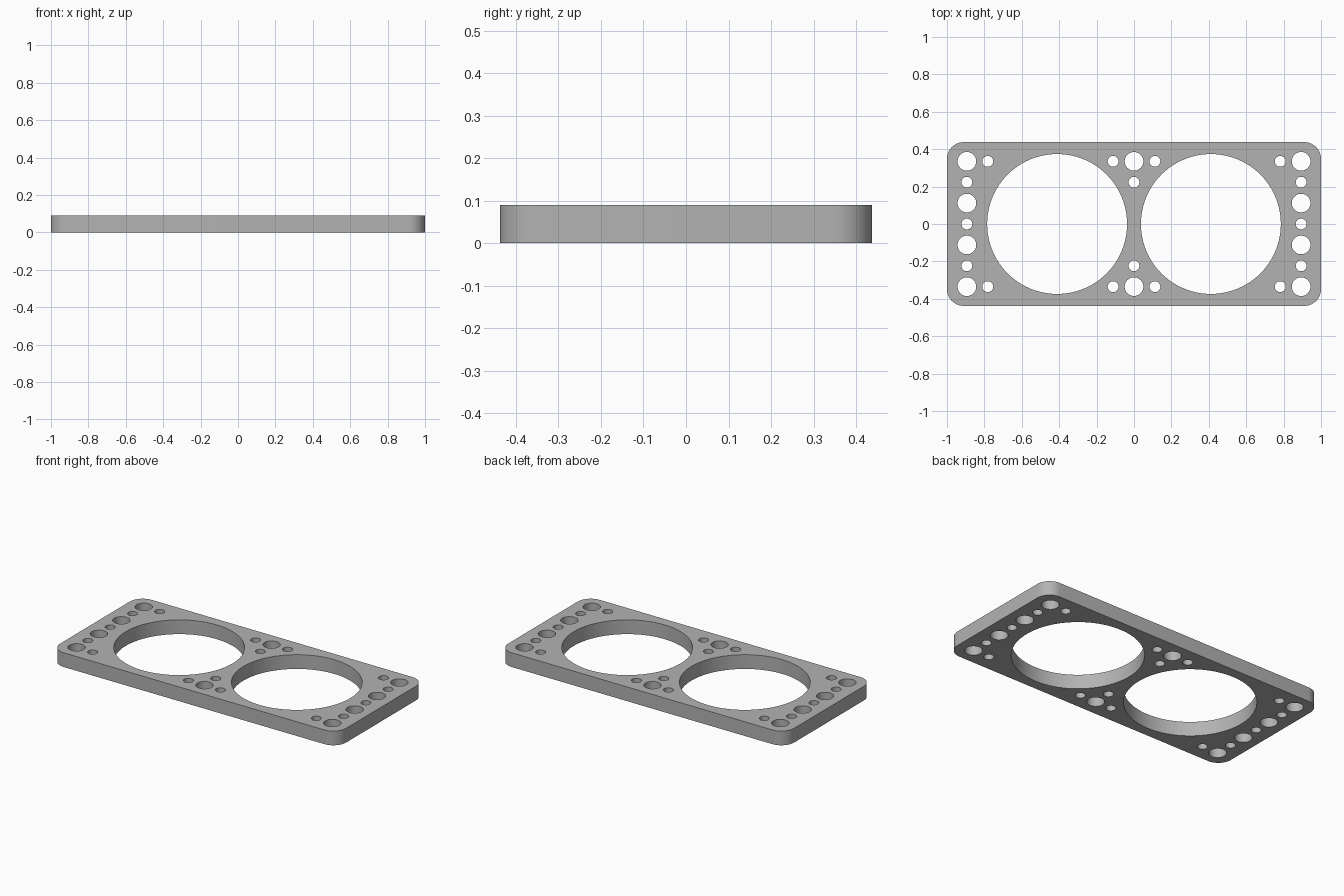
import bpy
import bmesh
from math import cos, sin, pi, radians

cube = bpy.data.objects.get("Cube")
if cube:
    bpy.data.objects.remove(cube, do_unlink=True)

HALF_X, HALF_Y, THICK, CORNER = 1.0, 0.438, 0.09, 0.09
PITCH = 0.1117
BIG_R, PIN_R, SCREW_R = 0.374, 0.05, 0.029


def arc(cx, cy, r, start, sweep, n):
    return [(cx + r * cos(start + sweep * i / n), cy + r * sin(start + sweep * i / n))
            for i in range(n + 1)]


def add_loop(bm, points):
    verts = [bm.verts.new((x, y, 0)) for x, y in points]
    for i, v in enumerate(verts):
        bm.edges.new((verts[i - 1], v))


def add_hole(bm, cx, cy, r, n):
    add_loop(bm, arc(cx, cy, r, 0, 2 * pi, n)[:-1])


bm = bmesh.new()

# Rounded outline
outline = []
for k, (sx, sy) in enumerate([(1, 1), (-1, 1), (-1, -1), (1, -1)]):
    outline += arc(sx * (HALF_X - CORNER), sy * (HALF_Y - CORNER), CORNER, k * pi / 2, pi / 2, 12)
add_loop(bm, outline)

# Holes, in grid steps of PITCH
for side in (-1, 1):
    add_hole(bm, side * 0.411, 0, BIG_R, 96)
    for row in (-3, -1, 1, 3):
        add_hole(bm, side * 8 * PITCH, row * PITCH, PIN_R, 40)
    for row in (-2, 0, 2):
        add_hole(bm, side * 8 * PITCH, row * PITCH, SCREW_R, 32)
    for col in (-7, -1, 1, 7):
        add_hole(bm, col * PITCH, side * 3 * PITCH, SCREW_R, 32)
    add_hole(bm, 0, side * 3 * PITCH, PIN_R, 40)
    add_hole(bm, 0, side * 2 * PITCH, SCREW_R, 32)

# Fill the flat profile and extrude it to full thickness
bmesh.ops.triangle_fill(bm, use_beauty=True, use_dissolve=False, edges=bm.edges[:])
top = bmesh.ops.extrude_face_region(bm, geom=bm.faces[:], use_keep_orig=True)
bmesh.ops.translate(bm, vec=(0, 0, THICK),
                    verts=[g for g in top["geom"] if isinstance(g, bmesh.types.BMVert)])
bmesh.ops.recalc_face_normals(bm, faces=bm.faces[:])

mesh = bpy.data.meshes.new("mounting_plate")
bm.to_mesh(mesh)
bm.free()
plate = bpy.data.objects.new("mounting_plate", mesh)
bpy.context.collection.objects.link(plate)

# Plain grey
grey = bpy.data.materials.new("grey")
grey.use_nodes = True
colour = (0.45, 0.45, 0.45, 1)
grey.diffuse_color = colour
grey.node_tree.nodes["Principled BSDF"].inputs["Base Color"].default_value = colour
mesh.materials.append(grey)

bpy.ops.object.select_all(action="DESELECT")
plate.select_set(True)
bpy.context.view_layer.objects.active = plate
bpy.ops.object.shade_smooth_by_angle(angle=radians(30))
